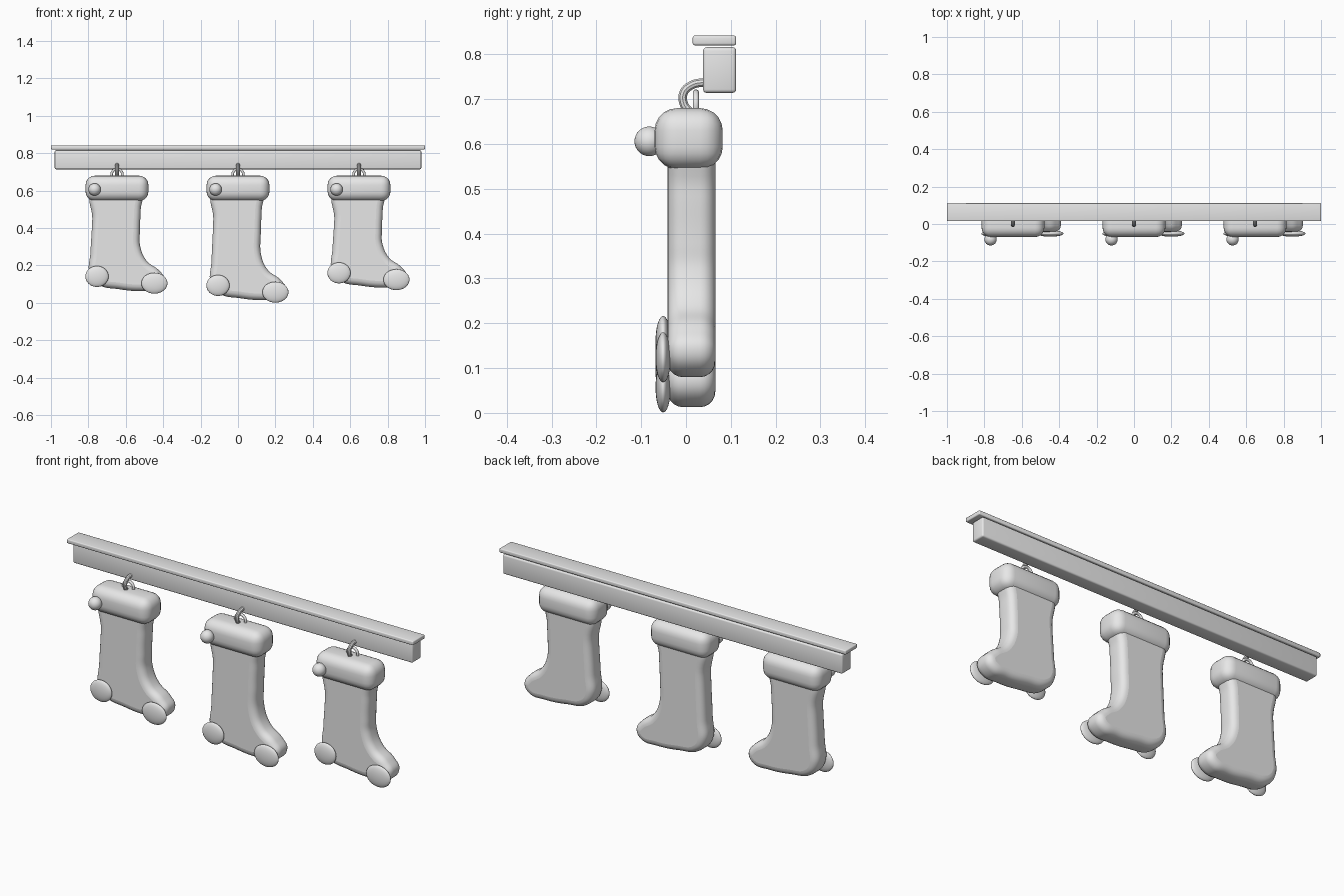
import bpy
from mathutils import Vector

if "Cube" in bpy.data.objects:
    bpy.data.objects.remove(bpy.data.objects["Cube"], do_unlink=True)

grey = bpy.data.materials.new("plain_grey")
grey.use_nodes = True
grey.diffuse_color = (0.8, 0.8, 0.8, 1)
grey.node_tree.nodes["Principled BSDF"].inputs["Base Color"].default_value = grey.diffuse_color


def finish(name, angle=0.6):
    ob = bpy.context.object
    ob.name = name
    ob.data.materials.clear()
    ob.data.materials.append(grey)
    bpy.ops.object.shade_smooth_by_angle(angle=angle)
    return ob


def box(name, low, high, radius, segments):
    low, high = Vector(low), Vector(high)
    bpy.ops.mesh.primitive_cube_add(size=1, location=(low + high) / 2)
    bpy.context.object.scale = high - low
    bpy.ops.object.transform_apply(location=False, rotation=False, scale=True)
    bevel = bpy.context.object.modifiers.new("round", 'BEVEL')
    bevel.width, bevel.segments = radius, segments
    bpy.ops.object.modifier_apply(modifier="round")
    return finish(name)


def ellipsoid(name, centre, radii):
    bpy.ops.mesh.primitive_uv_sphere_add(segments=32, ring_count=16, radius=1, location=centre)
    bpy.context.object.scale = radii
    bpy.ops.object.transform_apply(location=False, rotation=False, scale=True)
    return finish(name, 1)


def curve(name, points, location, cyclic, **settings):
    """Smooth curve through the points, converted to a mesh."""
    data = bpy.data.curves.new(name, 'CURVE')
    for key, value in settings.items():
        setattr(data, key, value)
    spline = data.splines.new('BEZIER')
    spline.bezier_points.add(len(points) - 1)
    spline.use_cyclic_u = cyclic
    for knot, co in zip(spline.bezier_points, points):
        knot.co = co
        knot.handle_left_type = knot.handle_right_type = 'AUTO'
    ob = bpy.data.objects.new(name, data)
    ob.location = location
    if cyclic:
        ob.rotation_euler.x = 1.5708
    bpy.context.collection.objects.link(ob)
    bpy.ops.object.select_all(action='DESELECT')
    ob.select_set(True)
    bpy.context.view_layer.objects.active = ob
    bpy.ops.object.convert(target='MESH')
    return finish(name)


# Mantel shelf
box("mantel_beam", (-0.98, 0.038, 0.714), (0.98, 0.112, 0.816), 0.008, 3)
box("mantel_top", (-1, 0.015, 0.82), (1, 0.112, 0.842), 0.005, 3)

# Stocking outline; the foot knots shift with the stocking's length
LEG = [(0.128, 0.6), (0.127, 0.5), (0.122, 0.38)]
FOOT = [(0.125, 0.25), (0.16, 0.175), (0.225, 0.125), (0.256, 0.075), (0.225, 0.025),
        (0.13, 0.015), (0.01, 0.025), (-0.1, 0.05), (-0.146, 0.11), (-0.142, 0.22)]
BACK = [(-0.132, 0.45), (-0.13, 0.6)]

for side, x, lift in (("right", -0.647, 0.048), ("middle", 0, 0), ("left", 0.647, 0.067)):
    outline = LEG + [(px, pz + lift) for px, pz in FOOT] + BACK
    curve(side + "_stocking", [(px, pz, 0) for px, pz in outline], (x, 0.012, 0), True,
          dimensions='2D', fill_mode='BOTH', extrude=0.0185, bevel_depth=0.035,
          bevel_resolution=4, offset=-0.035, resolution_u=8)
    box(side + "_cuff", (x - 0.168, -0.07, 0.544), (x + 0.168, 0.082, 0.68), 0.05, 5)
    ellipsoid(side + "_bobble", (x - 0.12, -0.082, 0.606), (0.033, 0.033, 0.033))
    ellipsoid(side + "_heel_patch", (x - 0.107, -0.051, 0.093 + lift), (0.062, 0.017, 0.056))
    ellipsoid(side + "_toe_patch", (x + 0.2, -0.051, 0.057 + lift), (0.07, 0.017, 0.056))
    # Hanging loop and hook
    bpy.ops.mesh.primitive_torus_add(location=(x, 0.022, 0.686), rotation=(1.5708, 0, 0),
                                     major_radius=0.029, minor_radius=0.007,
                                     major_segments=24, minor_segments=10)
    finish(side + "_loop", 1)
    curve(side + "_hook", [(0, 0.06, 0.737), (0, 0.035, 0.737), (0, 0.012, 0.731),
                           (0, -0.005, 0.715), (0, -0.005, 0.69), (0, 0.008, 0.672)],
          (x, 0, 0), False, dimensions='3D', bevel_depth=0.01, bevel_resolution=3,
          use_fill_caps=True)
